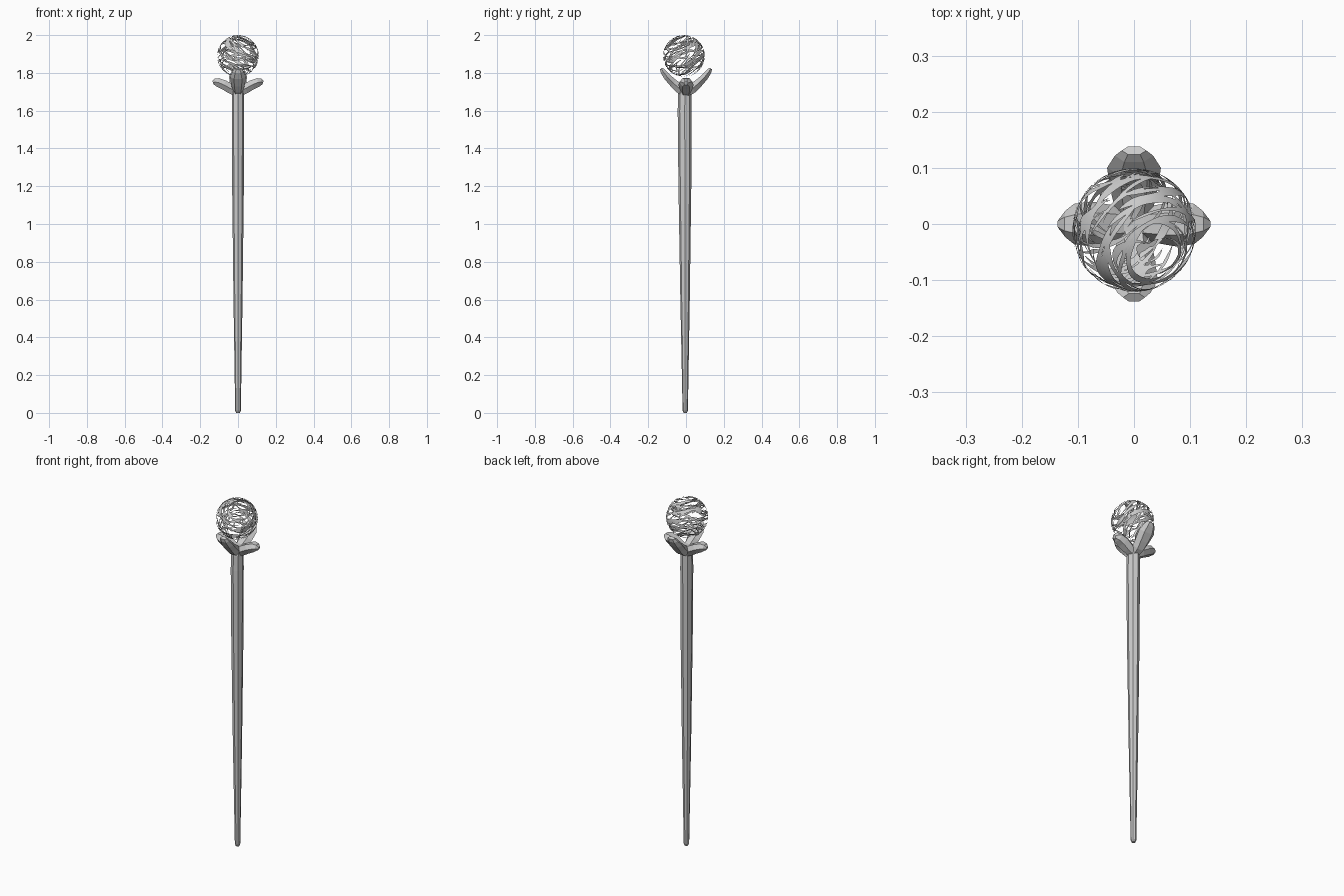
import bpy, bmesh, math, random
from mathutils import Vector, Matrix

if "Cube" in bpy.data.objects:
    bpy.data.objects.remove(bpy.data.objects["Cube"])

random.seed(4)


def make_object(name, bm):
    bmesh.ops.recalc_face_normals(bm, faces=bm.faces)
    me = bpy.data.meshes.new(name)
    bm.to_mesh(me)
    bm.free()
    ob = bpy.data.objects.new(name, me)
    bpy.context.collection.objects.link(ob)
    return ob


def loft(name, rings):
    """Skin a list of closed rings and cap both ends."""
    bm = bmesh.new()
    vs = [[bm.verts.new(p) for p in ring] for ring in rings]
    n = len(vs[0])
    for a, b in zip(vs, vs[1:]):
        for i in range(n):
            j = (i + 1) % n
            bm.faces.new((a[i], a[j], b[j], b[i]))
    bm.faces.new(vs[0])
    bm.faces.new(vs[-1])
    return make_object(name, bm)


# Tapered faceted shaft: z, half width x, half depth y, centre y
shaft = [(0.0, .010, .009, -.004), (0.012, .015, .014, -.004),
         (0.6, .024, .025, -.005), (1.2, .031, .034, -.006),
         (1.6, .033, .037, -.007), (1.68, .032, .036, -.006),
         (1.715, .036, .036, -.003), (1.735, .022, .022, 0)]
loft("shaft", [[(hx * math.cos(k * math.pi / 4), cy + hy * math.sin(k * math.pi / 4), z)
                for k in range(8)] for z, hx, hy, cy in shaft])


# Claw petals around the orb: path of (radius, z, half width, half thickness)
def petal(name, angle, path):
    turn = Matrix.Rotation(math.radians(angle), 4, 'Z')
    rings = []
    for i, (r, z, w, t) in enumerate(path):
        a, b = path[max(i - 1, 0)], path[min(i + 1, len(path) - 1)]
        d = Vector((b[0] - a[0], 0, b[1] - a[1])).normalized()
        up = Vector((-d.z, 0, d.x))
        side = Vector((0, 1, 0))
        section = [(1, 0), (.5, 1), (-.5, 1), (-1, 0), (-.5, -1), (.5, -1)]
        rings.append([turn @ (Vector((r, 0, z)) + side * u * w + up * v * t)
                      for u, v in section])
    loft(name, rings)


low = [(.005, 1.70, .028, .026), (.04, 1.717, .034, .026), (.075, 1.737, .04, .025),
       (.107, 1.750, .036, .023), (.122, 1.751, .024, .018), (.132, 1.747, .011, .011)]
tall = [(.005, 1.70, .028, .024), (.035, 1.718, .036, .026), (.066, 1.745, .043, .022),
        (.100, 1.779, .048, .018), (.122, 1.808, .034, .014), (.131, 1.823, .022, .008)]
petal("right_petal", 0, low)
petal("left_petal", 180, low)
petal("back_petal", 90, tall)
petal("front_petal", -90, [(r, z, w * .88, t) for r, z, w, t in tall])

# Orb made of thin tapering ribbons swirling about a tilted axis
R = 0.11
centre = Vector((0, -.011, 1.89))
tilt = Vector((.35, -.5, .8)).to_track_quat('Z', 'Y')
bm = bmesh.new()
steps = 18
count = 84
for k in range(count):
    lat0 = math.asin(-.98 + 1.94 * (k + random.random()) / count)
    start = random.uniform(0, math.tau)
    length = random.uniform(.6, 1.9) / max(math.cos(lat0), .45)
    width = random.uniform(.05, .17)
    drift = random.uniform(-.4, .4)
    wave, phase = random.uniform(.03, .13), random.uniform(0, 6)
    prev = None
    for i in range(steps + 1):
        t = i / steps
        lon = start + length * t
        lat = lat0 + drift * (t - .5) + wave * math.sin(phase + 5 * t)
        half = width * .5 * (math.sin(math.pi * t) ** .7 * (.8 + .3 * math.sin(phase + 11 * t)) + .02)
        pair = []
        for la in (lat - half, lat + half):
            p = Vector((math.cos(la) * math.cos(lon), math.cos(la) * math.sin(lon), math.sin(la)))
            pair.append(bm.verts.new(centre + tilt @ p * R))
        if prev:
            bm.faces.new((prev[0], pair[0], pair[1], prev[1]))
        prev = pair
orb = make_object("orb_ribbons", bm)
for f in orb.data.polygons:
    f.use_smooth = True
    # keep every ribbon facing outward
    if f.normal.dot(f.center - centre) < 0:
        f.flip()
